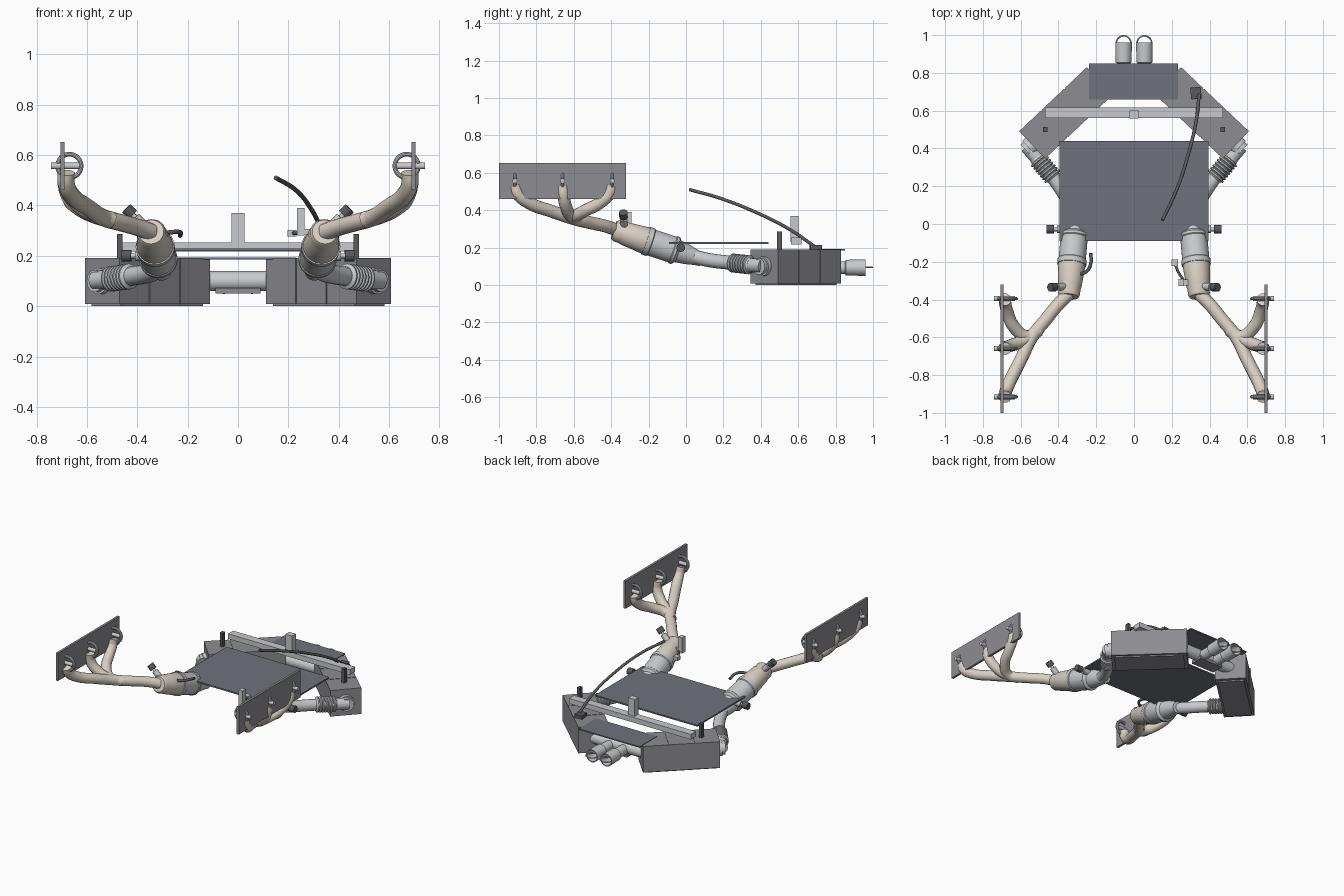
import bpy, bmesh, math
from mathutils import Vector, Matrix

if "Cube" in bpy.data.objects:
    bpy.data.objects.remove(bpy.data.objects["Cube"])


def mat(name, c):
    m = bpy.data.materials.new(name)
    m.diffuse_color = (*c, 1)
    m.use_nodes = True
    m.node_tree.nodes["Principled BSDF"].inputs["Base Color"].default_value = m.diffuse_color
    return m


BEIGE = mat("header_steel", (0.70, 0.63, 0.55))
DARK = mat("dark_metal", (0.10, 0.10, 0.11))
CASE = mat("case_grey", (0.27, 0.27, 0.29))
SHIELD = mat("shield_grey", (0.16, 0.17, 0.20))
STEEL = mat("steel", (0.58, 0.59, 0.61))


def finish(ob, material, smooth=False):
    ob.data.materials.append(material)
    if smooth:
        bpy.ops.object.select_all(action='DESELECT')
        ob.select_set(True)
        bpy.context.view_layer.objects.active = ob
        bpy.ops.object.shade_smooth_by_angle(angle=math.radians(35))
    return ob


def from_bm(name, bm, material, smooth=False):
    bmesh.ops.recalc_face_normals(bm, faces=bm.faces)
    me = bpy.data.meshes.new(name)
    bm.to_mesh(me)
    bm.free()
    ob = bpy.data.objects.new(name, me)
    bpy.context.collection.objects.link(ob)
    return finish(ob, material, smooth)


def box(name, centre, size, material, rot=0.0):
    bm = bmesh.new()
    m = Matrix.Translation(centre) @ Matrix.Rotation(rot, 4, 'Z') @ Matrix.Diagonal((*size, 1))
    bmesh.ops.create_cube(bm, size=1, matrix=m)
    return from_bm(name, bm, material)


def lathe(name, stations, material, n=28, caps=True):
    """Skin of circles; stations are (centre, radius), each facing along the path."""
    pts = [Vector(p) for p, r in stations]
    bm, rings = bmesh.new(), []
    axis = (pts[-1] - pts[0]).normalized()
    q = axis.to_track_quat('Z', 'Y')
    for p, (_, r) in zip(pts, stations):
        rings.append([bm.verts.new(p + q @ Vector((r * math.cos(a), r * math.sin(a), 0)))
                      for a in (2 * math.pi * i / n for i in range(n))])
    for a, b in zip(rings, rings[1:]):
        for i in range(n):
            bm.faces.new((a[i], a[(i + 1) % n], b[(i + 1) % n], b[i]))
    if caps:
        bm.faces.new(rings[0])
        bm.faces.new(rings[-1])
    return from_bm(name, bm, material, True)


def along(a, b, prof):
    """Stations on the line a-b for a profile of (fraction, radius)."""
    a, b = Vector(a), Vector(b)
    return [(a.lerp(b, t), r) for t, r in prof]


def rod(name, a, b, r, material, n=20):
    return lathe(name, [(a, r), (b, r)], material, n)


def tube(name, pts, r, material, res=8):
    cu = bpy.data.curves.new(name, 'CURVE')
    cu.dimensions = '3D'
    cu.bevel_depth, cu.bevel_resolution, cu.resolution_u = r, 5, res
    cu.use_fill_caps = True
    sp = cu.splines.new('BEZIER')
    sp.bezier_points.add(len(pts) - 1)
    for bp, p in zip(sp.bezier_points, pts):
        bp.co = p
        bp.handle_left_type = bp.handle_right_type = 'AUTO'
    ob = bpy.data.objects.new(name, cu)
    bpy.context.collection.objects.link(ob)
    bpy.ops.object.select_all(action='DESELECT')
    ob.select_set(True)
    bpy.context.view_layer.objects.active = ob
    bpy.ops.object.convert(target='MESH')
    return finish(bpy.context.object, material, True)


def ring(name, loc, R, r, rot, material):
    bpy.ops.mesh.primitive_torus_add(location=loc, rotation=rot, major_radius=R, minor_radius=r,
                                     major_segments=32, minor_segments=10)
    ob = bpy.context.object
    ob.name = name
    return finish(ob, material, True)


for s, side in ((-1, "left"), (1, "right")):
    P = lambda x, y, z: (s * x, y, z)
    N = lambda part: f"{part}_{side}"

    # angled muffler case: body, three panelled sections and lids
    ang = -s * math.radians(43.4)
    d = Vector((0.727 * s, -0.687, 0))
    c = Vector((0.36 * s, 0.588, 0.1))
    box(N("muffler_core"), c, (0.49, 0.19, 0.175), CASE, ang)
    for i, off in enumerate((-0.166, 0, 0.166)):
        box(N(f"muffler_section_{i}"), c + d * off, (0.161, 0.2, 0.182), CASE, ang)
    box(N("muffler_base"), c - Vector((0, 0, 0.0955)), (0.45, 0.17, 0.009), CASE, ang)

    # flange and elbow at the muffler end
    e = c + d * 0.24
    rod(N("inlet_flange"), e, e + d * 0.03, 0.052, STEEL, 28)
    rod(N("inlet_collar"), e, e + d * 0.05, 0.044, STEEL, 28)

    # mid pipe with bellows
    tube(N("mid_pipe"), [P(.307, .03, .155), P(.345, .12, .134), P(.43, .25, .118),
                         P(.51, .345, .107), P(.565, .41, .102)], 0.038, STEEL)
    prof = [(0, 0.038)]
    for i in range(7):
        t = 0.04 + i * 0.13
        prof += [(t, 0.042), (t + 0.03, 0.051), (t + 0.08, 0.051), (t + 0.11, 0.042)]
    lathe(N("bellows"), along(P(.425, .243, .119), P(.515, .35, .107), prof + [(1, 0.038)]), STEEL)

    # catalyst and collector, stepped along one axis
    A, B = P(.345, -.385, .295), P(.305, .06, .145)
    lathe(N("collector"), along(A, B, [(0, .05), (.03, .058), (.1, .058), (.12, .062), (.36, .072),
                                       (.46, .072)]), BEIGE, 32)
    lathe(N("catalyst"), along(A, B, [(.38, .068), (.38, .077), (.44, .077), (.45, .072), (.70, .072),
                                      (.71, .076), (.74, .076), (.77, .06), (.88, .053), (1.0, .040),
                                      (1.05, .038)]), STEEL, 32)

    # oxygen sensors
    for k, (a, b) in enumerate(((P(.35, -.33, .295), P(.435, -.335, .38)),
                                (P(.32, -.03, .20), P(.45, -.028, .20)))):
        lathe(N(f"sensor_stub_{k}"), along(a, b, [(0, .02), (.68, .02), (.68, .01), (.85, .01)]), STEEL, 16)
        lathe(N(f"sensor_cap_{k}"), along(a, b, [(.8, .016), (.8, .023), (1.1, .023)]), DARK, 16)

    # headers: main runner and branches up to the ports
    tube(N("header_main"), [P(.345, -.37, .295), P(.405, -.43, .315), P(.47, -.51, .333),
                            P(.535, -.59, .352), P(.60, -.72, .395), P(.66, -.84, .44),
                            P(.683, -.90, .49), P(.682, -.915, .53)], 0.034, BEIGE)
    tube(N("header_middle"), [P(.50, -.55, .342), P(.57, -.61, .365), P(.645, -.64, .415),
                              P(.683, -.655, .48), P(.682, -.66, .53)], 0.033, BEIGE)
    tube(N("header_near"), [P(.50, -.56, .342), P(.565, -.595, .36), P(.635, -.545, .395),
                            P(.672, -.46, .44), P(.683, -.41, .49), P(.682, -.40, .53)], 0.033, BEIGE)

    # mounting plate, clamp rings and studs
    box(N("port_plate"), P(.698, -.66, .557), (.016, .68, .192), CASE)
    for i, y in enumerate((-.915, -.66, -.395)):
        ring(N(f"port_ring_{i}"), P(.67, y, .557), .047, .009, (math.pi / 2, 0, 0), STEEL)
        rod(N(f"port_stud_{i}"), P(.63, y, .557), P(.742, y, .557), .013, STEEL, 16)

    # upright posts of the hanger bar
    box(N("hanger_post"), P(.47, .5, .235), (.022, .028, .105), DARK)

    # tail tips with end hoops
    lathe(N("tail_tip"), [(P(.055, .74, .093), .034), (P(.055, .85, .093), .034),
                          (P(.055, .855, .093), .042), (P(.055, .96, .093), .044),
                          (P(.055, .96, .093), .038), (P(.055, .87, .093), .036)], STEEL)
    ring(N("tail_hoop"), P(.055, .957, .095), .039, .004, (0, 0, 0), STEEL)

# cross pipe joining the mufflers
rod("cross_pipe", (-.2, .735, .1), (.2, .735, .1), .04, STEEL, 28)
box("cross_pipe_tray", (0, .735, .062), (.18, .09, .022), CASE)

# heat shields
box("floor_shield", (0, .175, .224), (.79, .53, .01), SHIELD)
box("rear_shield", (-.003, .755, .190), (.47, .19, .008), SHIELD)

# hanger bar and centre post
box("hanger_bar", (0, .59, .235), (.94, .056, .036), STEEL)
box("hanger_centre_post", (0, .58, .30), (.05, .042, .14), STEEL)

# actuator and cable
box("actuator", (.328, .693, .2), (.056, .062, .03), DARK, .1)
tube("control_cable", [(.345, .69, .205), (.33, .55, .30), (.285, .36, .395),
                       (.225, .18, .465), (.15, .02, .51)], .009, DARK)

# right catalyst bracket and left probe wire
box("bracket_upright", (.25, -.31, .335), (.03, .036, .11), STEEL)
box("bracket_arm", (.27, -.31, .295), (.06, .03, .022), STEEL)
box("bracket_tab", (.215, -.205, .29), (.035, .035, .025), STEEL)
tube("bracket_link", [(.215, -.205, .29), (.235, -.255, .29), (.265, -.30, .292)], .007, DARK)
tube("probe_wire", [(-.30, -.27, .29), (-.25, -.25, .295), (-.228, -.205, .292), (-.23, -.155, .28)],
     .009, DARK)
